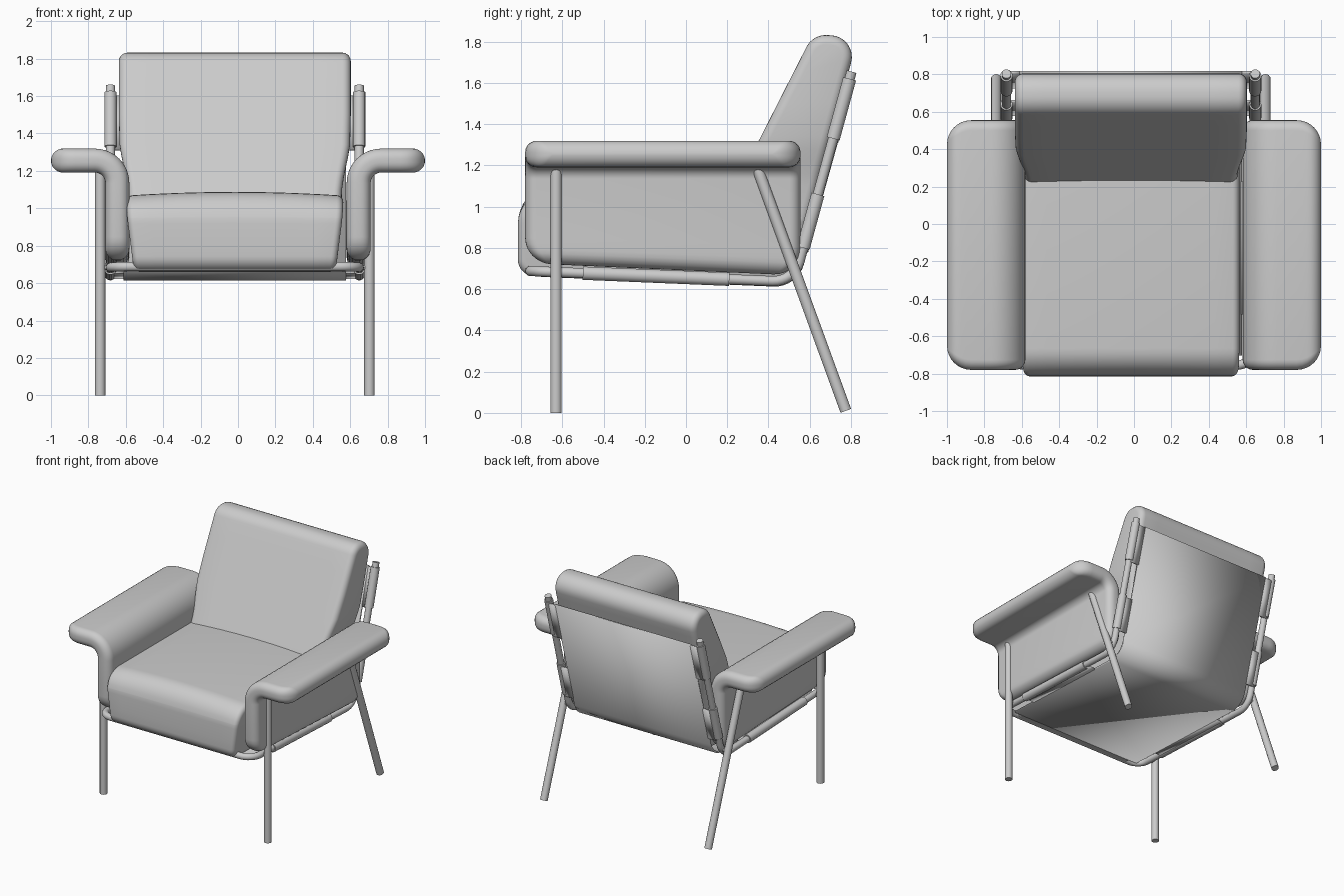
import bpy, bmesh
from math import tan, sin, cos, pi, sqrt, radians
from mathutils import Vector

if "Cube" in bpy.data.objects:
    bpy.data.objects.remove(bpy.data.objects["Cube"])

C = -0.017          # frame and cushions sit slightly left of the arms' centre
TUBE_X = 0.665      # half spacing of the frame tubes
LEG_X = 0.72        # half spacing of the legs


def fillet(corners, closed=False, steps=8):
    """Points (x, y, z, radius) -> path with rounded corners."""
    out, n = [], len(corners)
    for i, c in enumerate(corners):
        p, r = Vector(c[:3]), c[3]
        if r == 0 or (not closed and i in (0, n - 1)):
            out.append(p)
            continue
        u = (Vector(corners[i - 1][:3]) - p).normalized()
        v = (Vector(corners[(i + 1) % n][:3]) - p).normalized()
        half = u.angle(v) / 2
        t = r / tan(half)
        mid = p + (u + v).normalized() * (r / sin(half))
        d0, d1 = (p + u * t - mid).normalized(), (p + v * t - mid).normalized()
        out += [mid + d0.slerp(d1, k / steps) * r for k in range(steps + 1)]
    return out


def add_mesh(name, bm):
    bmesh.ops.recalc_face_normals(bm, faces=bm.faces)
    me = bpy.data.meshes.new(name)
    bm.to_mesh(me)
    bm.free()
    ob = bpy.data.objects.new(name, me)
    bpy.context.collection.objects.link(ob)
    return ob


def tube(name, pts, radius):
    cu = bpy.data.curves.new(name, 'CURVE')
    cu.dimensions = '3D'
    cu.bevel_depth, cu.bevel_resolution, cu.use_fill_caps = radius, 5, True
    sp = cu.splines.new('POLY')
    sp.points.add(len(pts) - 1)
    for q, p in zip(sp.points, pts):
        q.co = (*p, 1)
    ob = bpy.data.objects.new(name, cu)
    bpy.context.collection.objects.link(ob)
    return ob


def cushion(name, profile, half, bevel, warp):
    """Side profile extruded across x, end rims rounded, then warped."""
    bm = bmesh.new()
    ring = [bm.verts.new((-half, p.y, p.z)) for p in profile]
    face = bm.faces.new(ring)
    ext = bmesh.ops.extrude_face_region(bm, geom=[face])['geom']
    bmesh.ops.translate(bm, vec=(2 * half, 0, 0),
                        verts=[g for g in ext if isinstance(g, bmesh.types.BMVert)])
    rims = [e for e in bm.edges if abs(e.verts[0].co.x - e.verts[1].co.x) < 1e-5]
    bmesh.ops.bevel(bm, geom=rims, offset=bevel, segments=5, profile=0.5, affect='EDGES')
    cuts = [((0, 0, z), (0, 0, 1)) for z in (0.8, 0.95, 1.1, 1.16, 1.22, 1.28, 1.34, 1.5, 1.65)]
    cuts += [((x, 0, 0), (1, 0, 0)) for x in (-0.45, -0.3, -0.15, 0, 0.15, 0.3, 0.45)]
    for co, no in cuts:
        bmesh.ops.bisect_plane(bm, geom=bm.verts[:] + bm.edges[:] + bm.faces[:],
                               plane_co=co, plane_no=no)
    for v in bm.verts:
        warp(v.co)
        v.co.x += C
    return add_mesh(name, bm)


def smooth(a, b, t):
    t = min(1, max(0, (t - a) / (b - a)))
    return t * t * (3 - 2 * t)


def warp_seat(co):      # narrower below, slight crown on top
    co.x *= 0.93 + 0.07 * smooth(0.6, 1.05, co.z)
    co.z += 0.02 * smooth(0.9, 1.07, co.z) * (1 - (co.x / 0.58) ** 2)


def warp_back(co):      # squeezed between the arms at the bottom
    co.x *= 0.92 + 0.08 * smooth(1.05, 1.4, co.z)


# Cushions
cushion("seat_cushion", fillet([
    (0, -0.815, 0.665, 0.08), (0, -0.815, 1.068, 0.15), (0, 0.40, 1.065, 0.04),
    (0, 0.59, 0.95, 0.04), (0, 0.50, 0.64, 0.10)], True), 0.58, 0.035, warp_seat)
cushion("back_cushion", fillet([
    (0, 0.19, 1.00, 0.04), (0, 0.615, 1.835, 0.105), (0, 0.835, 1.825, 0.105),
    (0, 0.57, 0.85, 0.04)], True), 0.62, 0.045, warp_back)


# Arms: a thick padded sheet bent from the side panel into the arm pad
def arm(name, side):
    base = fillet([(0.645, 0, 0.70, 0), (0.645, 0, 1.255, 0.12), (1.0, 0, 1.255, 0)], steps=10)
    T, y0, y1 = 0.064, -0.78, 0.555
    # add closely spaced stations near both ends for the rounding
    ease = [0.003, 0.01, 0.022, 0.038, 0.055, 0.075, 0.1, 0.13]
    path = [base[0]] + [base[0] + Vector((0, 0, d)) for d in ease] + base[1:-1]
    path += [base[-1] - Vector((d, 0, 0)) for d in reversed(ease)] + [base[-1]]
    lens = [0]
    for a, b in zip(path, path[1:]):
        lens.append(lens[-1] + (b - a).length)
    bm, rings = bmesh.new(), []
    for i, p in enumerate(path):
        tan_v = (path[min(i + 1, len(path) - 1)] - path[max(i - 1, 0)]).normalized()
        nor = Vector((-tan_v.z, 0, tan_v.x))
        d = min(lens[i], lens[-1] - lens[i])
        e, R = min(d, T), 0.13
        h = max(0.004, sqrt(T * T - (T - e) ** 2))
        inset = R - sqrt(R * R - (R - min(d, R)) ** 2)
        r, mid, w = 0.85 * h, (y0 + y1) / 2, (y1 - y0) / 2 - inset
        ring = []
        for qy, qn, a0 in ((1, 1, 0), (-1, 1, 90), (-1, -1, 180), (1, -1, 270)):
            for k in range(7):
                a = radians(a0 + 15 * k)
                co = p + nor * (qn * (h - r) + r * sin(a))
                co.y = mid + qy * (w - r) + r * cos(a)
                # lower edge slopes down towards the back
                if co.z < 1.1:
                    co.z -= (0.045 * (co.y + 0.2)) * (1.1 - co.z) / 0.4
                ring.append(bm.verts.new((side * co.x, co.y, co.z)))
        rings.append(ring)
    for a, b in zip(rings, rings[1:]):
        for k in range(len(a)):
            j = (k + 1) % len(a)
            bm.faces.new((a[k], a[j], b[j], b[k]))
    bm.faces.new(rings[0])
    bm.faces.new(rings[-1])
    add_mesh(name, bm)


arm("arm_left", -1)
arm("arm_right", 1)

# Bent frame tube: up both sides of the back and across the front
TOP, BEND, FRONT = (0.803, 1.655), (0.523, 0.635), (-0.755, 0.688)
half = [(TUBE_X, *TOP, 0), (TUBE_X, *BEND, 0.13), (TUBE_X, *FRONT, 0.10)]
corners = half + [(-x, y, z, r) for x, y, z, r in reversed(half)]
tube("frame_tube", [p + Vector((C, 0, 0)) for p in fillet(corners)], 0.025)


def on_back(z):
    k = (z - BEND[1]) / (TOP[1] - BEND[1])
    return Vector((0, BEND[0] + k * (TOP[0] - BEND[0]), z))


def on_seat(y):
    k = (y - BEND[0]) / (FRONT[0] - BEND[0])
    return Vector((0, y, BEND[1] + k * (FRONT[1] - BEND[1])))


def sheet(name, pts, x0, x1):
    """Thin fabric strip following a side-view path."""
    bm = bmesh.new()
    rows = [[bm.verts.new((C + x, p.y, p.z)) for x in (x0, x1)] for p in pts]
    for a, b in zip(rows, rows[1:]):
        bm.faces.new((a[0], a[1], b[1], b[0]))
    ob = add_mesh(name, bm)
    sol = ob.modifiers.new("thickness", 'SOLIDIFY')
    sol.thickness, sol.offset = 0.014, 0
    return ob


# Fabric sling behind the back and under the seat
out = Vector((0, 0.017, -0.02))
a, b = on_back(1.625) + out, on_seat(-0.72) + out
sling = fillet([(*a, 0), (0, BEND[0] + 0.012, BEND[1] - 0.02, 0.14), (*b, 0)])
sheet("sling", sling, -0.595, 0.595)

# Sling tabs wrapped around the tubes as sleeves
spans = {"upper_back": (on_back(1.33), on_back(1.62)),
         "lower_back": (on_back(0.80), on_back(1.06)),
         "seat": (on_seat(0.21), on_seat(-0.50))}
for side, tag in ((-1, "left"), (1, "right")):
    X = Vector((C + side * TUBE_X, 0, 0))
    for part, (p, q) in spans.items():
        tube(f"{part}_sleeve_{tag}", [p + X, q + X], 0.033)
        sheet(f"{part}_tab_{tag}", [p + out, q + out],
              *sorted((side * 0.59, side * TUBE_X)))
    # Legs and the bolts that join them to the frame
    L = C + side * LEG_X
    tube(f"front_leg_{tag}", [(L, -0.63, 0), (L, -0.63, 1.2)], 0.028)
    tube(f"rear_leg_{tag}", [(L, 0.775, 0.01), (L, 0.345, 1.19)], 0.028)
    for part, y, z in (("front", -0.63, 0.683), ("rear", 0.53, 0.69)):
        tube(f"{part}_bolt_{tag}", [(X.x, y, z), (L, y, z)], 0.014)

# Smooth shading with crisp edges kept
bpy.ops.object.select_all(action='DESELECT')
for ob in bpy.context.scene.objects:
    if ob.type == 'MESH':
        ob.select_set(True)
        bpy.context.view_layer.objects.active = ob
bpy.ops.object.shade_smooth_by_angle(angle=radians(40))
